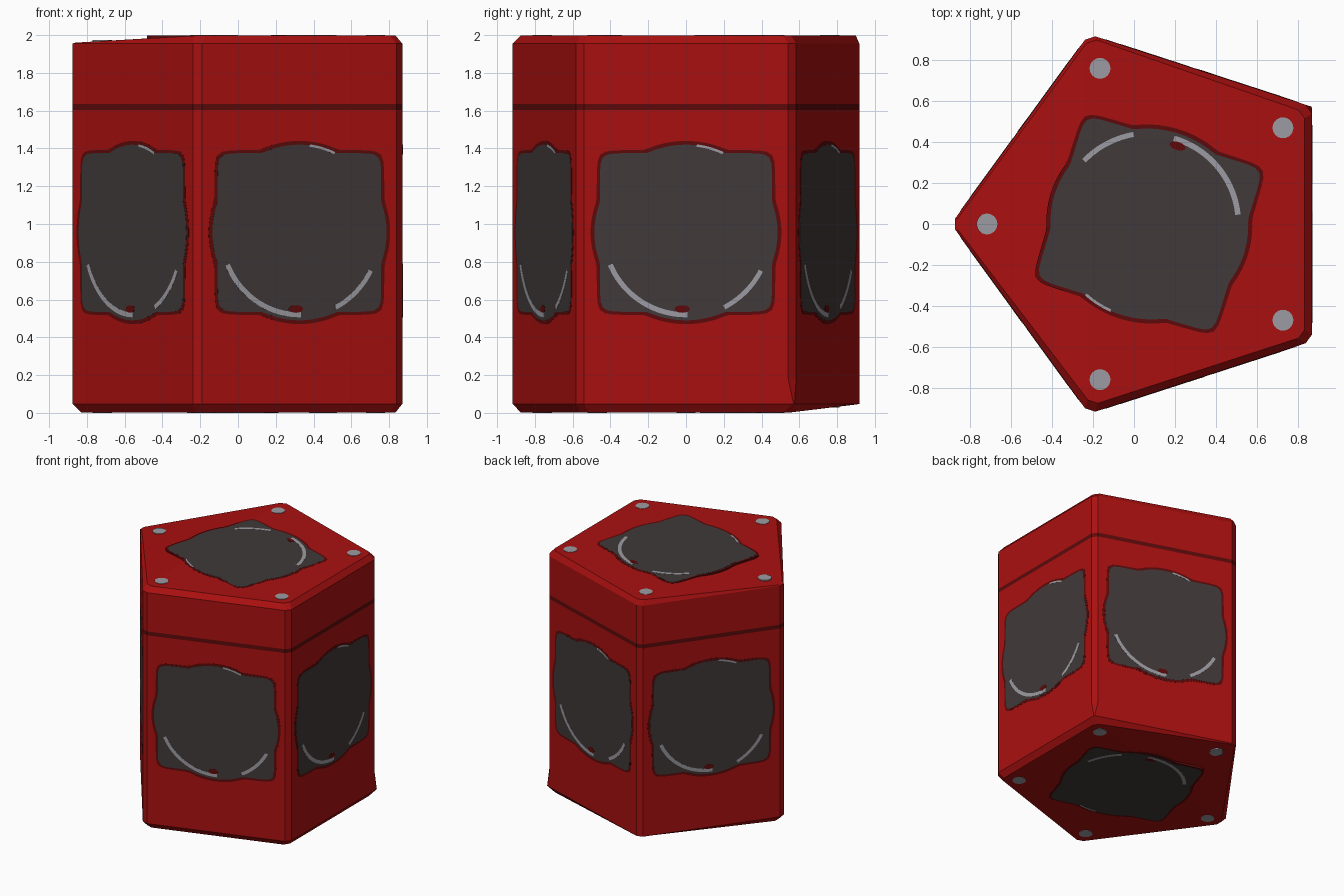
import bpy, bmesh, math
from mathutils import Matrix, Vector

if "Cube" in bpy.data.objects:
    bpy.data.objects.remove(bpy.data.objects["Cube"])


def material(name, rgb):
    m = bpy.data.materials.new(name)
    m.diffuse_color = (*rgb, 1)
    m.use_nodes = True
    m.node_tree.nodes["Principled BSDF"].inputs["Base Color"].default_value = m.diffuse_color
    return m


RED = material("red", (0.40, 0.005, 0.005))
DARK_RED = material("dark red", (0.11, 0.003, 0.003))
CHARCOAL = material("charcoal", (0.052, 0.041, 0.041))
GREY = material("light grey", (0.33, 0.33, 0.36))

R, CX = 0.975, 0.081                      # pentagon radius and centre
APOTHEM = R * math.cos(math.pi / 5)
ANGLES = [math.radians(36 + 72 * k) for k in range(5)]


def finish(bm, name, mats):
    bmesh.ops.recalc_face_normals(bm, faces=bm.faces)
    mesh = bpy.data.meshes.new(name)
    bm.to_mesh(mesh)
    bm.free()
    for m in mats:
        mesh.materials.append(m)
    ob = bpy.data.objects.new(name, mesh)
    bpy.context.collection.objects.link(ob)
    return ob


def ring(bm, heights, insets, cuts):
    """Pentagon ring with two points per chamfered corner."""
    verts = []
    for a, z, d, c in zip(ANGLES, heights, insets, cuts):
        r = R - d / math.cos(math.pi / 5)
        v = Vector((CX + r * math.cos(a), r * math.sin(a), z))
        for s in (-1, 1):
            t = a + s * math.radians(126)          # direction along the side
            verts.append(bm.verts.new(v + c * Vector((math.cos(t), math.sin(t), 0))))
    return verts


# Pentagonal body: chamfered rings, one painted band, uneven cap corners
bm = bmesh.new()
C = [0.032] * 5
rings = [
    ring(bm, [0.003, 0.045, 0.003, 0.003, 0.003], [0.035, 0.01, 0.035, 0.035, 0.035], C),
    ring(bm, [0.048] * 5, [0] * 5, [0.004] + C[1:]),
    ring(bm, [0.18] * 5, [0] * 5, C),
    ring(bm, [1.603] * 5, [0] * 5, C),
    ring(bm, [1.635] * 5, [0] * 5, C),
    ring(bm, [1.955] * 5, [0] * 5, C),
    ring(bm, [1.997, 1.997, 1.96, 1.997, 1.997], [0.035, 0.015, 0.01, 0.035, 0.035], C),
]
for i, (lo, hi) in enumerate(zip(rings, rings[1:])):
    for j in range(10):
        k = (j + 1) % 10
        f = bm.faces.new((lo[j], lo[k], hi[k], hi[j]))
        f.material_index = 1 if i == 3 else 0
for r, fold in ((rings[0], 1), (rings[-1], 3)):
    bm.faces.new([r[fold + i] for i in range(4)])
    bm.faces.new([r[(fold + 3 + i) % 10] for i in range(8)])
finish(bm, "pentagon_body", [RED, DARK_RED])


def plate(name, mat, outline, frame, height, depth=0.02):
    """Flat plate with its top just above a face of the body."""
    bm = bmesh.new()
    top = [bm.verts.new(frame @ Vector((x, y, height))) for x, y in outline]
    low = [bm.verts.new(frame @ Vector((x, y, -depth))) for x, y in outline]
    bm.faces.new(top)
    n = len(top)
    for i in range(n):
        j = (i + 1) % n
        bm.faces.new((top[i], low[i], low[j], top[j]))
    return finish(bm, name, [mat])


def oval(x, y, rx, ry, n=24):
    return [(x + rx * math.cos(2 * math.pi * i / n),
             y + ry * math.sin(2 * math.pi * i / n)) for i in range(n)]


def screen_outline(grow):
    """Union of an oval and a rounded square."""
    pts = []
    for i in range(120):
        a = 2 * math.pi * i / 120
        c, s = abs(math.cos(a)), abs(math.sin(a))
        circle = 1 / math.hypot(c / 0.485, s / 0.465)
        square = ((c / 0.455) ** 16 + (s / 0.42) ** 16) ** (-1 / 16)
        r = max(circle, square) + grow
        pts.append((r * math.cos(a), r * math.sin(a)))
    return pts


def arc(r0, r1, a0, a1, n=20):
    angles = [math.radians(a0 + (a1 - a0) * i / n) for i in range(n + 1)]
    return ([(r1 * math.cos(a), r1 * math.sin(a)) for a in angles] +
            [(r0 * math.cos(a), r0 * math.sin(a)) for a in reversed(angles)])


def screen(label, frame):
    plate(label + "_trim", DARK_RED, screen_outline(0.02), frame, 0.001)
    plate(label + "_panel", CHARCOAL, screen_outline(0), frame, 0.002)
    plate(label + "_long_arc", GREY, arc(0.422, 0.449, 203, 271), frame, 0.003)
    plate(label + "_short_arc", GREY, arc(0.432, 0.457, 297, 333), frame, 0.003)
    plate(label + "_edge_arc", GREY, arc(0.457, 0.470, 65, 83), frame, 0.003)
    plate(label + "_spot", DARK_RED, oval(-0.02, -0.405, 0.04, 0.02), frame, 0.0035)


# Panels on the five sides
for k in range(5):
    a = math.radians(72 * k)
    n = Vector((math.cos(a), math.sin(a), 0))
    frame = Matrix.Identity(4)
    cols = (Vector((-n.y, n.x, 0)), Vector((0, 0, 1)), n,
            Vector((CX, 0, 0.955)) + n * APOTHEM)
    for c, v in enumerate(cols):
        for r in range(3):
            frame[r][c] = v[r]
    screen("side_%d" % (k + 1), frame)

# Panels on the two ends
top = Matrix.Translation((0.075, 0, 1.997))
bottom = Matrix.Translation((0.075, 0, 0.003)) @ Matrix.Rotation(math.pi, 4, 'X')
screen("top", top @ Matrix.Rotation(math.radians(163), 4, 'Z'))
screen("bottom", bottom @ Matrix.Rotation(math.radians(17), 4, 'Z'))

# Corner studs on both ends, lowered on the sloping corners
for k, a in enumerate(ANGLES):
    x, y = 0.8 * math.cos(a), 0.8 * math.sin(a)
    p = (CX + x, y)
    drop_top = 0.026 if k == 2 else 0
    drop_low = 0.028 if k == 1 else 0
    plate("top_stud_%d" % (k + 1), GREY, oval(0, 0, 0.051, 0.051),
          Matrix.Translation((*p, 1.997 - drop_top)), 0.003)
    plate("bottom_stud_%d" % (k + 1), GREY, oval(0, 0, 0.051, 0.051),
          Matrix.Translation((*p, 0.003 + drop_low)) @ Matrix.Rotation(math.pi, 4, 'X'), 0.003)
